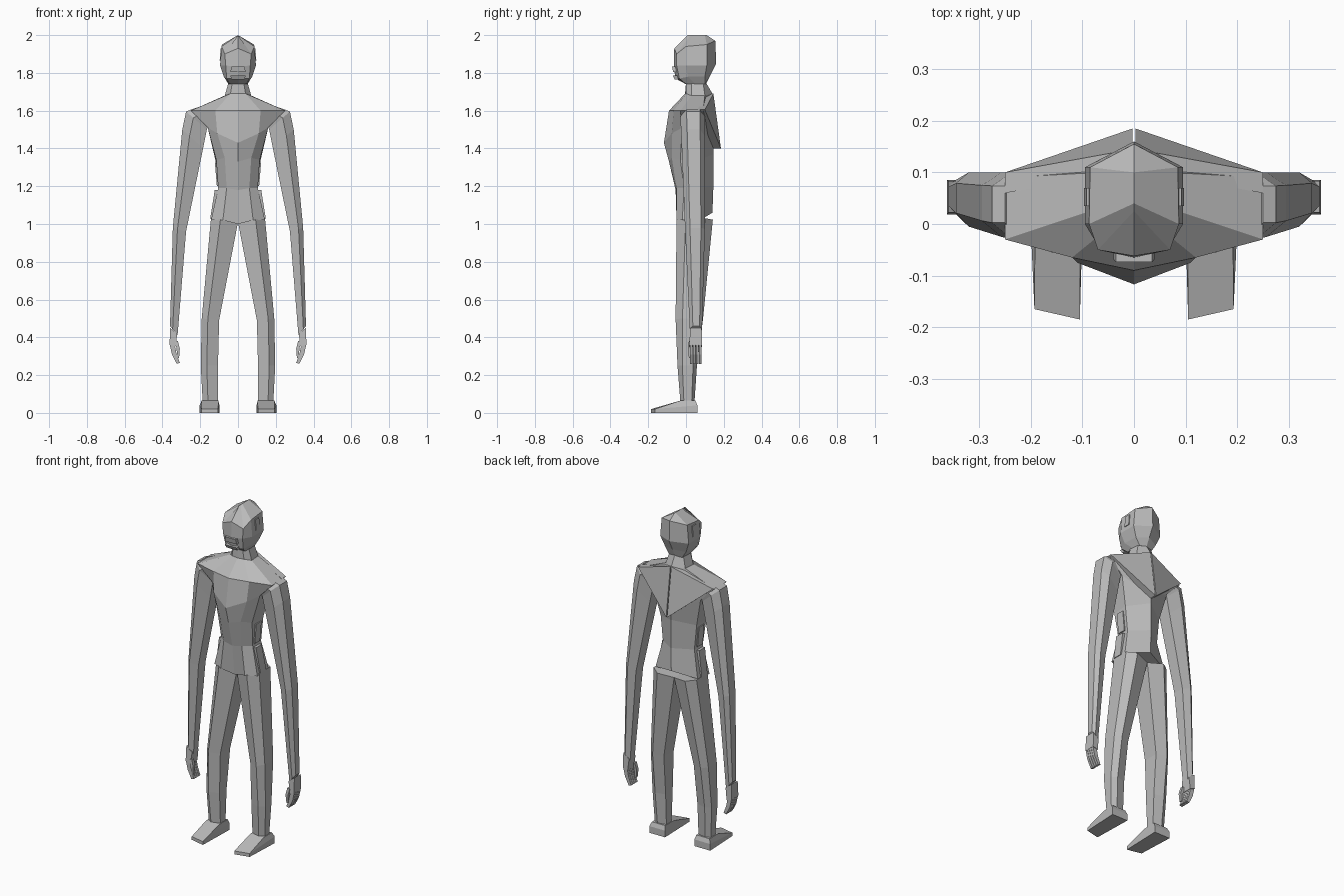
import bpy
import bmesh

# Remove the default cube only
default_cube = bpy.data.objects.get("Cube")
if default_cube:
    bpy.data.objects.remove(default_cube, do_unlink=True)

GREY = (.5, .5, .5, 1)
material = bpy.data.materials.new("plain grey")
material.use_nodes = True
material.diffuse_color = GREY
for node in material.node_tree.nodes:
    if node.type == 'BSDF_PRINCIPLED':
        node.inputs["Base Color"].default_value = GREY

# Limb cross-sections as (fraction inner to outer, fraction front to back)
HEXAGON = [(0, .2), (.65, 0), (1, .25), (1, .8), (.65, 1), (0, .85)]
SQUARE = [(0, 0), (1, 0), (1, 1), (0, 1)]


def ring(inner_x, inner_z, outer_x, outer_z, front, back, shape=HEXAGON):
    """Tilted cross-section between an inner and an outer edge."""
    return [(inner_x + across * (outer_x - inner_x),
             front + depth * (back - front),
             inner_z + across * (outer_z - inner_z))
            for across, depth in shape]


def loft(name, rings, closed=True):
    """Skin the rings, cap both ends, then mirror everything across x = 0.

    Open rings start and end on the centre line, so the halves weld together.
    """
    bm = bmesh.new()
    rows = [[bm.verts.new(point) for point in points] for points in rings]
    count = len(rows[0])
    for lower, upper in zip(rows, rows[1:]):
        for i in range(count if closed else count - 1):
            j = (i + 1) % count
            bm.faces.new((lower[i], lower[j], upper[j], upper[i]))
    for row in (rows[0], rows[-1]):
        if any(vert.co.x > .001 for vert in row):
            bm.faces.new(row)
    copy = bmesh.ops.duplicate(bm, geom=bm.verts[:] + bm.edges[:] + bm.faces[:])
    for item in copy["geom"]:
        if isinstance(item, bmesh.types.BMVert):
            item.co.x = -item.co.x
    bmesh.ops.remove_doubles(bm, verts=bm.verts[:], dist=.0005)
    bmesh.ops.recalc_face_normals(bm, faces=bm.faces[:])
    mesh = bpy.data.meshes.new(name)
    bm.to_mesh(mesh)
    bm.free()
    mesh.materials.append(material)
    obj = bpy.data.objects.new(name, mesh)
    bpy.context.scene.collection.objects.link(obj)
    return obj


def blocks(name, *sections):
    """Mirrored four-sided bar through the given sections."""
    return loft(name, [ring(*section, shape=SQUARE) for section in sections])


# Torso: half rings from front centre round to back centre
neck_top = [(0, 0, 1.75), (.03, 0, 1.75), (.05, .03, 1.75), (.045, .09, 1.75), (0, .105, 1.75)]
neck_base = [(0, -.005, 1.69), (.04, 0, 1.69), (.07, .03, 1.68), (.065, .1, 1.68), (0, .14, 1.69)]
shoulders = [(0, -.09, 1.6), (.12, -.065, 1.6), (.25, -.03, 1.6), (.25, .09, 1.6), (0, .15, 1.55)]
chest = [(0, -.117, 1.43), (.11, -.075, 1.48), (.16, -.02, 1.51), (.16, .09, 1.51), (0, .145, 1.42)]
ribs = [(0, -.09, 1.33), (.07, -.075, 1.35), (.115, -.03, 1.34), (.12, .07, 1.34), (0, .145, 1.37)]
waist = [(0, -.055, 1.18), (.06, -.05, 1.19), (.105, -.01, 1.19), (.105, .07, 1.19), (0, .145, 1.2)]
hips = [(0, -.035, 1), (.08, -.05, 1.02), (.143, -.02, 1.02), (.14, .09, 1.03), (0, .14, 1.06)]
loft("torso", [neck_top, neck_base, shoulders, chest, ribs, waist, hips], closed=False)

# Pointed back plate, split along the spine
plate = [(.003, .145, 1.69), (.25, .1, 1.605), (.003, .185, 1.4)]
loft("back_plate", [plate, [(x, y - .04, z) for x, y, z in plate]])

# Head: half rings from the neck up to the crown ridge
jaw_base = [(0, 0, 1.74), (.045, 0, 1.74), (.05, .05, 1.74), (.045, .1, 1.74), (0, .105, 1.74)]
jaw = [(0, -.055, 1.77), (.06, -.035, 1.77), (.075, .01, 1.78), (.07, .1, 1.78), (0, .13, 1.79)]
cheeks = [(0, -.065, 1.83), (.065, -.05, 1.84), (.095, 0, 1.84), (.095, .11, 1.84), (0, .16, 1.85)]
brow = [(0, -.062, 1.93), (.07, -.05, 1.9), (.087, 0, 1.94), (.085, .11, 1.95), (0, .155, 1.97)]
crown = [(0, y, 2) for y in (.01, .025, .04, .1, .11)]
loft("head", [jaw_base, jaw, cheeks, brow, crown], closed=False)

# Lips and ear plates
blocks("upper_lip",
       (0, 1.805, .04, 1.805, -.068, -.02),
       (0, 1.835, .035, 1.835, -.074, -.02))
blocks("lower_lip",
       (0, 1.765, .035, 1.765, -.06, -.02),
       (0, 1.785, .04, 1.785, -.07, -.02))
blocks("ear_plates",
       (.085, 1.865, .097, 1.865, .035, .07),
       (.08, 1.93, .092, 1.93, .035, .07))

# Arms
loft("arms", [
    ring(.16, 1.51, .25, 1.605, -.03, .1),
    ring(.165, 1.5, .275, 1.595, -.03, .1),
    ring(.185, 1.4, .295, 1.5, -.025, .1),
    ring(.275, .96, .345, .98, -.005, .1),
    ring(.32, .41, .36, .46, .02, .085),
])

# Hands: palm, thumb and four curled fingers
blocks("palms",
       (.322, .42, .36, .45, .022, .083),
       (.33, .35, .362, .36, .018, .085))
blocks("thumbs",
       (.318, .38, .335, .38, .015, .035),
       (.308, .34, .325, .34, .012, .03),
       (.312, .29, .322, .29, .015, .028))
for index, finger in enumerate(("first", "second", "third", "fourth")):
    front = .02 + .016 * index
    back = front + .014
    blocks(finger + "_fingers",
           (.335, .36, .361, .36, front, back),
           (.325, .31, .35, .31, front, back),
           (.308, .265, .325, .26, front, back))

# Legs
loft("legs", [
    ring(0, 1.01, .143, 1.03, -.05, .142),
    ring(.1, .49, .192, .5, -.055, .09),
    ring(.106, .25, .197, .25, -.045, .058),
    ring(.107, .06, .187, .06, -.03, .045),
])

# Feet: sole, toe rim and ankle
sole = [(.105, -.185, 0), (.193, -.165, 0), (.203, .06, 0), (.098, .06, 0)]
toe_rim = [(x, y, .02 if y < 0 else .04) for x, y, z in sole]
ankle = [(.104, -.03, .065), (.192, -.03, .065), (.192, .05, .065), (.104, .05, .065)]
loft("feet", [sole, toe_rim, ankle])

# Side panels above and below the waist
blocks("waist_panels",
       (.09, 1.2, .112, 1.2, 0, .05),
       (.09, 1.32, .122, 1.32, 0, .05))
blocks("hip_panels",
       (.12, 1.03, .147, 1.03, .005, .06),
       (.09, 1.18, .123, 1.18, -.005, .05))
